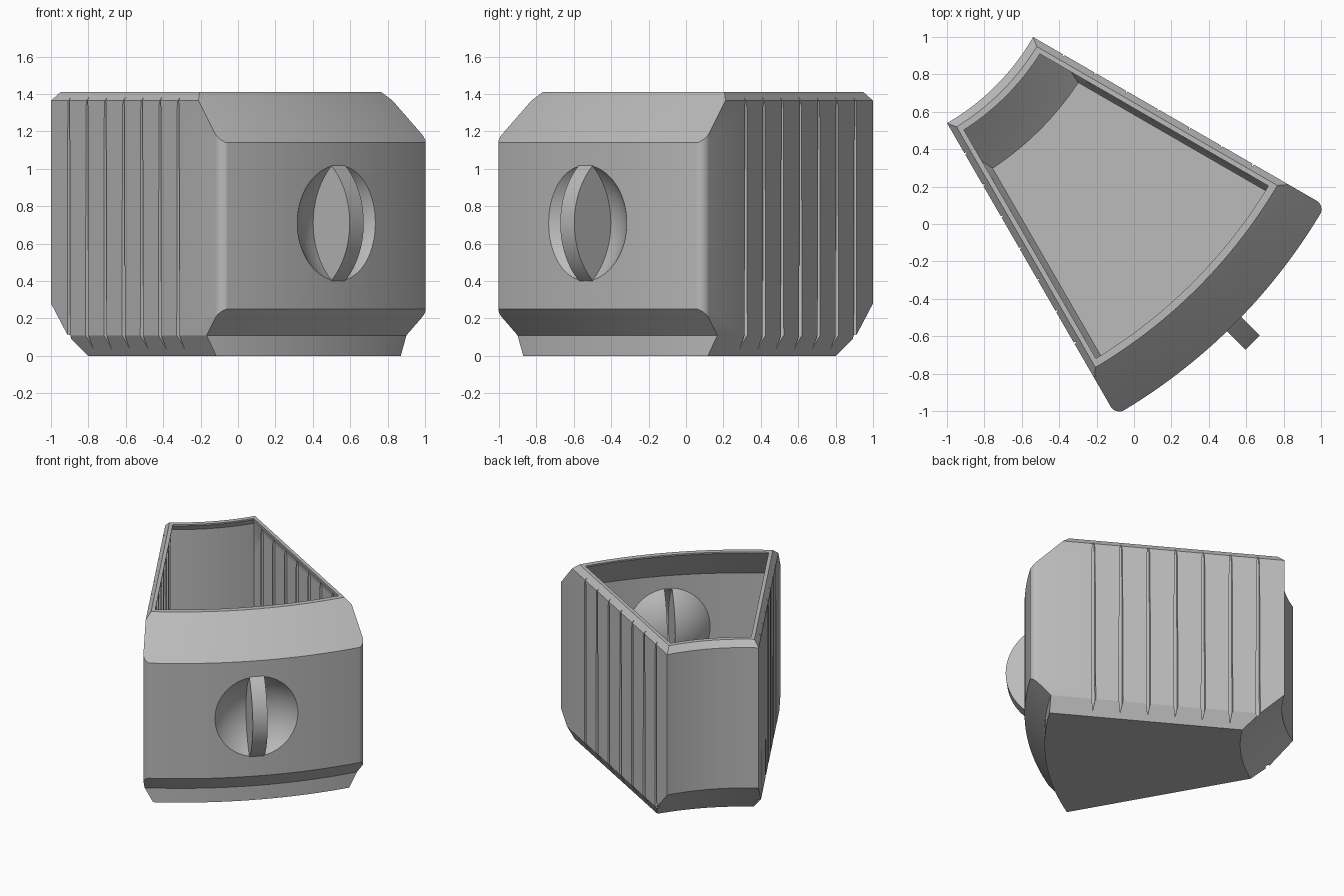
import bpy, bmesh, math
from mathutils import Matrix, Vector

cube = bpy.data.objects.get("Cube")
if cube:
    bpy.data.objects.remove(cube, do_unlink=True)

HALF = math.radians(15)          # half angle of the wedge
R = 3.06                         # outer radius of the curved front
PLACE = Matrix.Translation((-1.628, 1.628, 0)) @ Matrix.Rotation(math.radians(-45), 4, 'Z')
GRIP_Z = 0.71

grey = bpy.data.materials.new("plain grey")
grey.use_nodes = True
grey.diffuse_color = (0.5, 0.5, 0.5, 1)
grey.node_tree.nodes["Principled BSDF"].inputs["Base Color"].default_value = (0.5, 0.5, 0.5, 1)


def finish(name, bm):
    bmesh.ops.recalc_face_normals(bm, faces=bm.faces)
    mesh = bpy.data.meshes.new(name)
    bm.to_mesh(mesh)
    bm.free()
    mesh.materials.append(grey)
    ob = bpy.data.objects.new(name, mesh)
    bpy.context.collection.objects.link(ob)
    return ob


def loft(name, rings):
    bm = bmesh.new()
    loops = [[bm.verts.new(p) for p in ring] for ring in rings]
    for a, b in zip(loops, loops[1:]):
        for i in range(len(a)):
            j = (i + 1) % len(a)
            bm.faces.new((a[i], a[j], b[j], b[i]))
    bm.faces.new(loops[0][::-1])
    bm.faces.new(loops[-1])
    return finish(name, bm)


def polar(r, a, z):
    return Vector((r * math.cos(a), r * math.sin(a), z))


def sector(z, front, back, inset, n=32):
    """Ring sector outline whose straight sides are moved inward by inset."""
    af = HALF - math.asin(inset / front)
    ab = HALF - math.asin(inset / back)
    span = [2 * i / n - 1 for i in range(n + 1)]
    return [polar(front, af * t, z) for t in span] + [polar(back, -ab * t, z) for t in span]


def boolean(target, tool, operation):
    mod = target.modifiers.new(operation.lower(), 'BOOLEAN')
    mod.operation, mod.solver, mod.object = operation, 'EXACT', tool
    bpy.context.view_layer.objects.active = target
    bpy.ops.object.modifier_apply(modifier=mod.name)
    bpy.data.objects.remove(tool, do_unlink=True)


def ball(radius):
    bm = bmesh.new()
    bmesh.ops.create_uvsphere(bm, u_segments=64, v_segments=48, radius=radius,
                              matrix=Matrix.Translation((R + 0.27, 0, GRIP_Z)))
    return finish("ball_cutter", bm)


def disc(radius, width):
    bm = bmesh.new()
    bmesh.ops.create_cone(bm, cap_ends=True, segments=80, radius1=radius, radius2=radius, depth=width,
                          matrix=Matrix.Translation((R - 0.27, 0, GRIP_Z)) @ Matrix.Rotation(math.pi / 2, 4, 'X'))
    return finish("grip_disc", bm)


def grooves(shift):
    """Seven pointed vertical grooves on each straight side, as one cutter."""
    bm = bmesh.new()
    # half width, height, depth below the wall
    profile = [(0, 1.39, 0.012), (0.013, 1.33, 0.02), (0.02, 0.11, 0.022),
               (0, 0.035, 0.052), (-0.02, 0.11, 0.022), (-0.013, 1.33, 0.02)]
    for side in (1, -1):
        for k in range(7):
            r0 = 1.446 + 0.195 * k

            def point(w, z, s):
                p = polar(r0 + w, HALF, z) + Vector((math.sin(HALF), -math.cos(HALF), 0)) * (s + shift)
                p.y *= side
                return bm.verts.new(p)
            outer = [point(w, z, -0.03) for w, z, s in profile]
            inner = [point(w * 0.6, z, s) for w, z, s in profile]
            for i in range(6):
                j = (i + 1) % 6
                bm.faces.new((outer[i], outer[j], inner[j], inner[i]))
            bm.faces.new(outer)
            a, b, c, d, e, f = inner
            for face in ((a, b, f), (b, c, e, f), (c, d, e)):
                bm.faces.new(face)
    bmesh.ops.triangulate(bm, faces=bm.faces)
    return finish("groove_cutter", bm)


def rounded_prism():
    """Taller wedge with rounded front corners."""
    f, slack = 0.06, 0.002
    rad = R + slack
    b = HALF - math.asin((f - slack) / (rad - f))
    upper = []
    for i in range(11):
        t = b + (HALF + math.pi / 2 - b) * i / 10
        upper.append(polar(rad - f, b, 0) + polar(f, t, 0))
    lower = [Vector((p.x, -p.y, 0)) for p in reversed(upper)]
    arc = [polar(rad, b * (i / 20 - 1), 0) for i in range(1, 40)]
    out = Vector((-math.sin(HALF), math.cos(HALF), 0)) * slack
    tip = polar(1, HALF, 0) + out
    outline = lower + arc + upper + [tip, Vector((tip.x, -tip.y, 0))]
    return loft("corner_cutter", [[p + Vector((0, 0, z)) for p in outline] for z in (-0.2, 1.6)])


# Outer body: chamfered wedge with rounded front corners
body = loft("drawer_body", [sector(*lv) for lv in (
    (0, 2.92, 1.55, 0.06), (0.11, 2.92, 1.435, 0), (0.25, R, 1.288, 0), (0.28, R, 1.257, 0),
    (1.14, R, 1.257, 0), (1.365, 2.834, 1.257, 0), (1.41, 2.785, 1.3, 0.034))])
boolean(body, rounded_prism(), 'INTERSECT')

# Finger bowl, grip fin and side grooves
boolean(body, ball(0.41), 'DIFFERENCE')
boolean(body, disc(0.41, 0.106), 'UNION')
boolean(body, grooves(0), 'DIFFERENCE')

# Cavity that leaves a thin wall, with the bowl, fin and grooves showing inside
cavity = loft("cavity_cutter", [sector(*lv) for lv in (
    (0.05, 2.88, 1.59, 0.09), (0.13, 2.88, 1.49, 0.042), (0.265, 3.02, 1.34, 0.042),
    (0.3, 3.02, 1.3, 0.042), (1.12, 3.02, 1.3, 0.042), (1.355, 2.79, 1.3, 0.042),
    (1.4, 2.745, 1.335, 0.06), (1.5, 2.745, 1.335, 0.06))])
boolean(cavity, ball(0.44), 'DIFFERENCE')
boolean(cavity, grooves(0.036), 'DIFFERENCE')
boolean(cavity, disc(0.38, 0.055), 'UNION')
boolean(body, cavity, 'DIFFERENCE')

# Place the drawer and shade it
body.data.transform(PLACE)
bpy.ops.object.select_all(action='DESELECT')
body.select_set(True)
bpy.context.view_layer.objects.active = body
bpy.ops.object.shade_smooth_by_angle(angle=math.radians(25))
